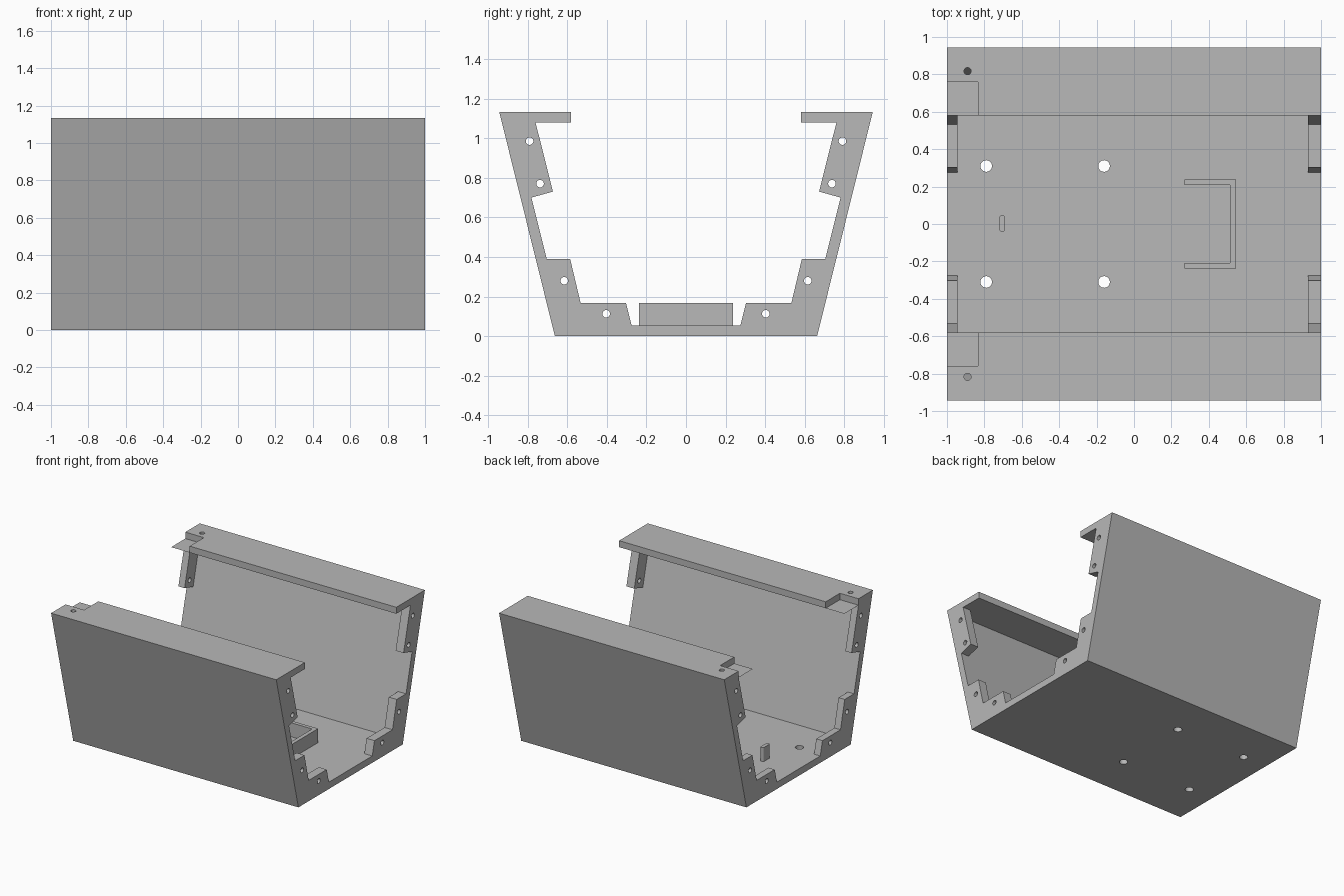
import bpy, bmesh
from mathutils import Matrix, Vector

cube = bpy.data.objects.get("Cube")
if cube:
    bpy.data.objects.remove(cube, do_unlink=True)

grey = bpy.data.materials.new("light grey")
grey.use_nodes = True
colour = (0.48, 0.48, 0.48, 1)
grey.diffuse_color = colour
grey.node_tree.nodes["Principled BSDF"].inputs["Base Color"].default_value = colour

FLOOR, LIP, TOP = 0.055, 1.08, 1.132


def inner(z):
    """Half width of the sloping inside wall at height z."""
    return 0.62 + (z - FLOOR) * 0.249


def prism(name, points, axis, start, end):
    """Extrude a (y, z) profile along x, or an (x, y) profile along z."""
    bm = bmesh.new()
    place = (lambda p: (start, *p)) if axis == "x" else (lambda p: (*p, start))
    face = bm.faces.new([bm.verts.new(place(p)) for p in points])
    move = Vector((end - start, 0, 0) if axis == "x" else (0, 0, end - start))
    new = bmesh.ops.extrude_face_region(bm, geom=[face])["geom"]
    bmesh.ops.translate(bm, vec=move, verts=[v for v in new if isinstance(v, bmesh.types.BMVert)])
    return finish(name, bm)


def rod(name, centre, radius, length, axis):
    bm = bmesh.new()
    turn = Matrix.Rotation(1.5707963, 4, "Y") if axis == "x" else Matrix()
    bmesh.ops.create_cone(bm, cap_ends=True, segments=32, radius1=radius, radius2=radius,
                          depth=length, matrix=Matrix.Translation(centre) @ turn)
    return finish(name, bm)


def finish(name, bm):
    bmesh.ops.recalc_face_normals(bm, faces=bm.faces)
    mesh = bpy.data.meshes.new(name)
    bm.to_mesh(mesh)
    bm.free()
    mesh.materials.append(grey)
    obj = bpy.data.objects.new(name, mesh)
    bpy.context.collection.objects.link(obj)
    return obj


def select(obj):
    bpy.ops.object.select_all(action="DESELECT")
    obj.select_set(True)
    bpy.context.view_layer.objects.active = obj


def cut(target, cutter):
    mod = target.modifiers.new("cut", "BOOLEAN")
    mod.operation, mod.solver, mod.object = "DIFFERENCE", "EXACT", cutter
    select(target)
    bpy.ops.object.modifier_apply(modifier=mod.name)
    bpy.data.objects.remove(cutter, do_unlink=True)


def mirrored(half):
    return half + [(-y, z) for y, z in reversed(half)]


def rect(a0, a1, b0, b1):
    return [(a0, b0), (a1, b0), (a1, b1), (a0, b1)]


# Tapered housing block
housing = prism("housing", mirrored([(0.943, TOP), (0.662, 0)]), "x", -1, 1)

# Main cavity between the end brackets, open at the top between the lips
mouth = [(0.58, 1.3), (0.58, LIP)]
cut(housing, prism("cavity", mirrored(mouth + [(inner(LIP), LIP), (inner(FLOOR), FLOOR)]),
                   "x", -0.945, 0.93))

# Narrower cavity through both ends leaves the stepped screw brackets
bracket = [(0.76, LIP), (0.672, 0.73), (inner(0.7), 0.7), (inner(0.39), 0.39),
           (0.585, 0.39), (0.532, 0.167), (0.303, 0.167), (0.275, FLOOR)]
cut(housing, prism("end_opening", mirrored(mouth + bracket), "x", -1.1, 1.1))

# Lip notches, lip holes, bracket screw holes and floor holes
for side in (-1, 1):
    y0, y1 = sorted((side * 0.5, side * 0.76))
    cut(housing, prism("notch", rect(y0, y1, LIP, 1.3), "x", -1.1, -0.835))
    cut(housing, rod("lip_hole", (-0.89, side * 0.817, 1.1), 0.019, 0.1, "z"))
    for y, z in ((0.79, 0.985), (0.737, 0.77), (0.615, 0.28), (0.403, 0.113)):
        cut(housing, rod("screw_hole", (0, side * y, z), 0.019, 2.2, "x"))
    for x in (-0.79, -0.16):
        cut(housing, rod("floor_hole", (x, side * 0.31, 0), 0.031, 0.3, "z"))
select(housing)
bpy.ops.object.shade_smooth_by_angle(angle=0.5)

# U-shaped holder on the floor, open to the right
clip = [(0.27, 0.238), (0.545, 0.238), (0.545, -0.238), (0.27, -0.238),
        (0.27, -0.208), (0.513, -0.208), (0.513, 0.208), (0.27, 0.208)]
prism("floor_holder", clip, "z", 0.045, 0.167)

# Small rounded stop post
post = prism("stop_post", rect(-0.719, -0.69, -0.042, 0.046), "z", 0.045, 0.167)
bevel = post.modifiers.new("round", "BEVEL")
bevel.width, bevel.segments = 0.012, 4
bevel.limit_method = "WEIGHT"
weights = post.data.attributes.new("bevel_weight_edge", "FLOAT", "EDGE")
for edge in post.data.edges:
    a, b = (post.data.vertices[i].co for i in edge.vertices)
    weights.data[edge.index].value = 1.0 if abs(a.z - b.z) > 0.05 else 0.0
